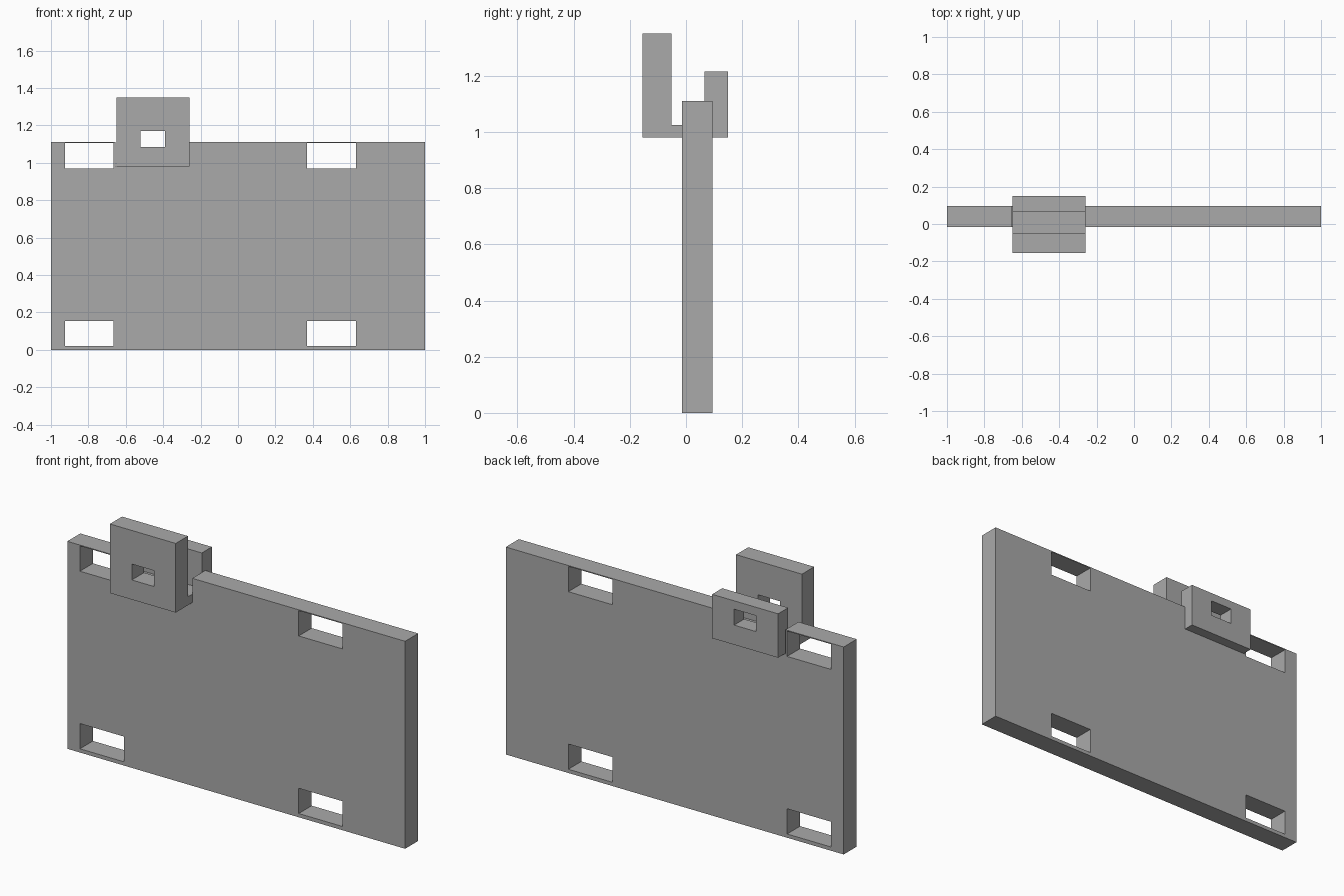
import bpy
import bmesh

cube = bpy.data.objects.get("Cube")
if cube:
    bpy.data.objects.remove(cube, do_unlink=True)

grey = bpy.data.materials.new("plain grey")
grey.use_nodes = True
colour = (0.4, 0.4, 0.4, 1)
grey.diffuse_color = colour
grey.node_tree.nodes["Principled BSDF"].inputs["Base Color"].default_value = colour


def prism(name, outline, axis, low, high):
    """Extrude a closed outline along x (outline is y, z) or y (outline is x, z)."""
    bm = bmesh.new()

    def point(a, b, depth):
        return (depth, a, b) if axis == "x" else (a, depth, b)

    face = bm.faces.new([bm.verts.new(point(a, b, low)) for a, b in outline])
    grown = bmesh.ops.extrude_face_region(bm, geom=[face], use_keep_orig=True)
    moved = [v for v in grown["geom"] if isinstance(v, bmesh.types.BMVert)]
    bmesh.ops.translate(bm, verts=moved, vec=point(0, 0, high - low))
    bmesh.ops.recalc_face_normals(bm, faces=bm.faces)
    mesh = bpy.data.meshes.new(name)
    bm.to_mesh(mesh)
    bm.free()
    mesh.materials.append(grey)
    obj = bpy.data.objects.new(name, mesh)
    bpy.context.collection.objects.link(obj)
    return obj


def cut(target, name, x0, x1, z0, z1):
    """Cut a rectangular opening straight through from front to back."""
    cutter = prism(name, [(x0, z0), (x1, z0), (x1, z1), (x0, z1)], "y", -0.5, 0.5)
    cutter.hide_render = True
    mod = target.modifiers.new(name, "BOOLEAN")
    mod.operation = "DIFFERENCE"
    mod.solver = "EXACT"
    mod.object = cutter
    bpy.context.view_layer.objects.active = target
    bpy.ops.object.modifier_apply(modifier=mod.name)
    bpy.data.objects.remove(cutter, do_unlink=True)


# Upright board with a notch in its top edge
notch_left, notch_right, seat = -0.655, -0.26, 0.98
board = prism("board", [(-1, 0), (1, 0), (1, 1.11), (notch_right, 1.11),
                        (notch_right, seat), (notch_left, seat),
                        (notch_left, 1.11), (-1, 1.11)], "y", -0.015, 0.095)

# Four slots near the corners
for x in (-0.925, 0.37):
    for z in (0.02, 0.97):
        cut(board, "slot_cutter", x, x + 0.26, z, z + 0.135)

# U-shaped clip sitting in the notch, tall plate at the front
clip = prism("clip", [(-0.155, seat), (0.15, seat), (0.15, 1.215), (0.065, 1.215),
                      (0.065, 1.025), (-0.052, 1.025), (-0.052, 1.35),
                      (-0.155, 1.35)], "x", -0.65, -0.26)
cut(clip, "clip_hole_cutter", -0.52, -0.39, 1.085, 1.17)
